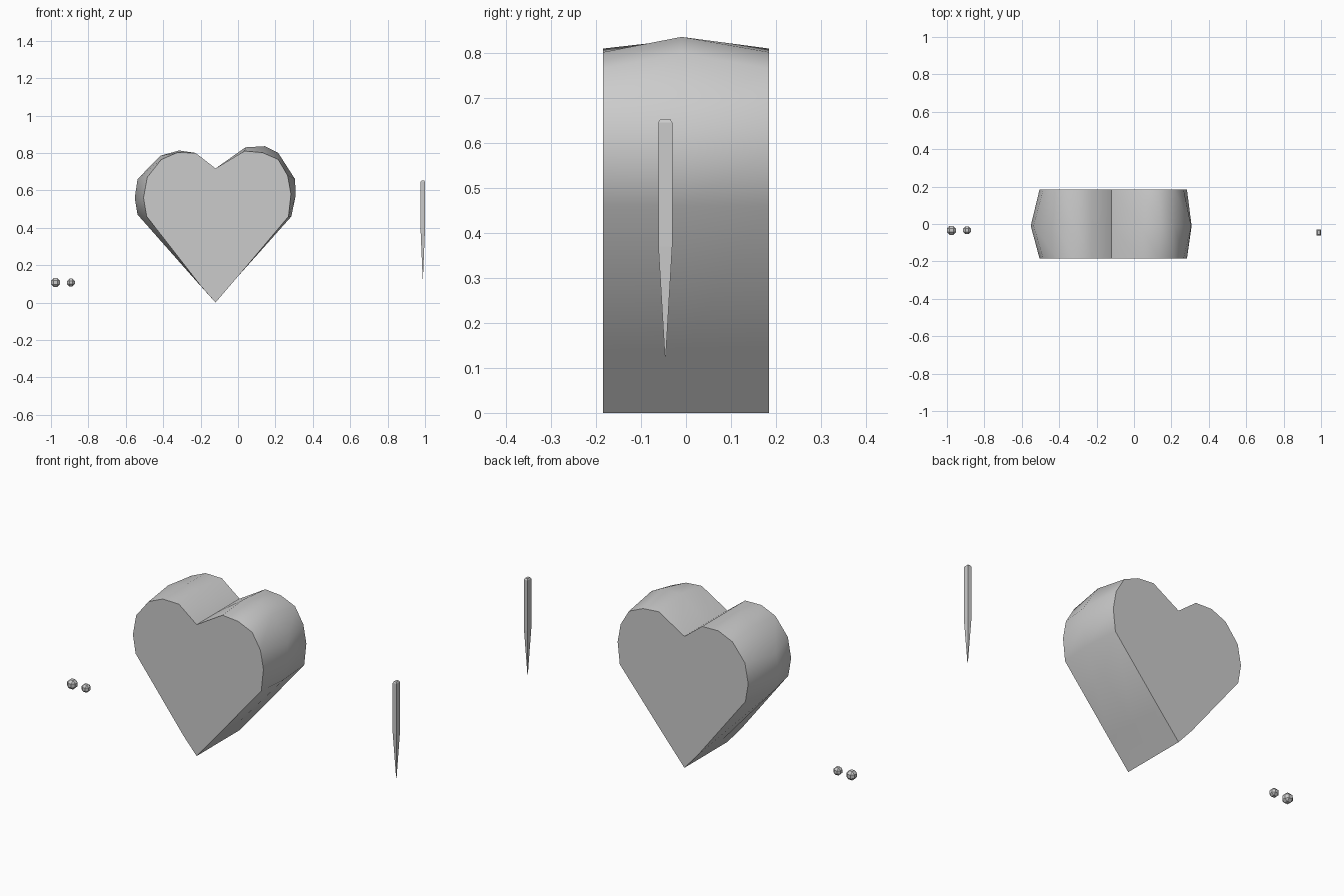
import bpy, bmesh, math

if "Cube" in bpy.data.objects:
    bpy.data.objects.remove(bpy.data.objects["Cube"])


def make_object(name, rings):
    """Skin a stack of closed rings and cap both ends."""
    bm = bmesh.new()
    rows = [[bm.verts.new(p) for p in ring] for ring in rings]
    n = len(rows[0])
    for a, b in zip(rows, rows[1:]):
        for i in range(n):
            j = (i + 1) % n
            bm.faces.new((a[i], a[j], b[j], b[i]))
    bm.faces.new(rows[0])
    bm.faces.new(rows[-1])
    bmesh.ops.recalc_face_normals(bm, faces=bm.faces[:])
    mesh = bpy.data.meshes.new(name)
    bm.to_mesh(mesh)
    bm.free()
    ob = bpy.data.objects.new(name, mesh)
    bpy.context.collection.objects.link(ob)
    return ob


def smooth(ob, degrees):
    bpy.ops.object.select_all(action='DESELECT')
    ob.select_set(True)
    bpy.context.view_layer.objects.active = ob
    bpy.ops.object.shade_smooth_by_angle(angle=math.radians(degrees))


# Heart body: flat front and back outline, slightly fuller middle outline
face = [(-.12, 0), (0, .14), (.27, .46), (.283, .58), (.265, .68), (.215, .765),
        (.13, .802), (.035, .81), (-.12, .717), (-.227, .80), (-.325, .802),
        (-.41, .765), (-.485, .67), (-.505, .56), (-.488, .46), (-.20, .09)]
middle = [(-.12, 0), (0, .14), (.285, .46), (.308, .57), (.305, .66), (.215, .80),
          (.145, .836), (.04, .83), (-.12, .717), (-.227, .80), (-.315, .813),
          (-.415, .785), (-.537, .66), (-.552, .56), (-.537, .47), (-.21, .10)]
heart = make_object("heart_body", [[(x, y, z) for x, z in outline] for y, outline in
                                   ((-.185, face), (-.01, middle), (.185, face))])
smooth(heart, 40)

# Spike: thin rectangular bar tapering to a point, with a chamfered top
cx, cy = .988, -.046
rings = []
for z, hx, hy in ((.125, .0008, .001), (.37, .011, .0155), (.646, .011, .0155), (.653, .007, .011)):
    rings.append([(cx + sx * hx, cy + sy * hy, z)
                  for sx, sy in ((-1, -1), (1, -1), (1, 1), (-1, 1))])
make_object("spike", rings)

# Two small beads: chamfered cubes
for name, x, r in (("large_bead", -.976, .024), ("small_bead", -.893, .0205)):
    bpy.ops.mesh.primitive_cube_add(size=2 * r, location=(x, -.034, .107))
    bead = bpy.context.object
    bead.name = name
    bevel = bead.modifiers.new("chamfer", 'BEVEL')
    bevel.width = r * .58
    bevel.segments = 1
